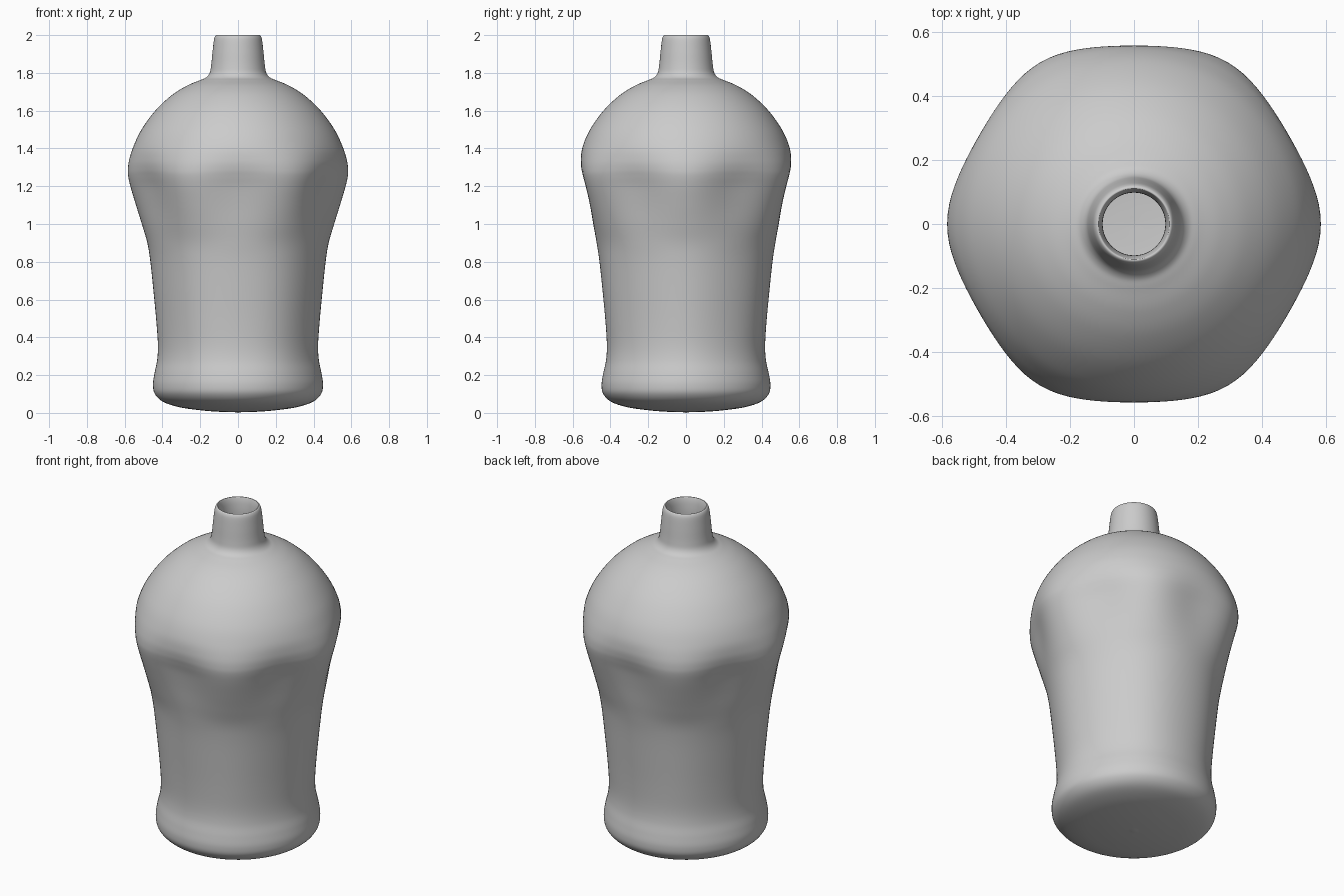
import bpy, bmesh
from math import cos, sin, pi
from mathutils import Vector

SEG = 120   # points around
SUB = 6     # smooth steps between profile points

# Outer profile: (height, radius at the six ridges, radius at the six flats)
outer = [
    (0.003, 0.0, 0.0), (0.006, 0.10, 0.10), (0.014, 0.20, 0.20),
    (0.030, 0.31, 0.31), (0.058, 0.395, 0.395), (0.10, 0.44, 0.438),
    (0.15, 0.450, 0.447), (0.21, 0.442, 0.438), (0.28, 0.428, 0.423),
    (0.36, 0.424, 0.419), (0.48, 0.432, 0.426), (0.64, 0.447, 0.441),
    (0.80, 0.464, 0.458), (0.90, 0.480, 0.473), (1.00, 0.509, 0.491),
    (1.10, 0.540, 0.508), (1.19, 0.567, 0.526), (1.25, 0.581, 0.543),
    (1.29, 0.583, 0.553), (1.34, 0.576, 0.557), (1.41, 0.554, 0.547),
    (1.50, 0.511, 0.508), (1.60, 0.438, 0.437), (1.68, 0.353, 0.353),
    (1.73, 0.275, 0.275), (1.76, 0.205, 0.205), (1.775, 0.170, 0.170),
    (1.80, 0.150, 0.150), (1.84, 0.142, 0.142), (1.91, 0.135, 0.135),
    (1.97, 0.128, 0.128), (1.992, 0.122, 0.122), (2.0, 0.114, 0.114),
]
# Inside of the neck and the hollow body, from the lip down to the floor
inner = [
    (1.994, 0.108, 0.108), (1.96, 0.101, 0.101), (1.90, 0.098, 0.098),
    (1.82, 0.105, 0.105), (1.75, 0.16, 0.16), (1.66, 0.33, 0.33),
    (1.50, 0.485, 0.482), (1.34, 0.55, 0.53), (1.20, 0.543, 0.505),
    (1.00, 0.482, 0.465), (0.80, 0.438, 0.432), (0.36, 0.398, 0.393),
    (0.15, 0.42, 0.417), (0.085, 0.38, 0.38), (0.055, 0.29, 0.29),
    (0.035, 0.12, 0.12), (0.03, 0.0, 0.0),
]


def smooth_curve(points):
    """Catmull-Rom curve through the profile points."""
    p = [Vector(q) for q in points]
    p = [2 * p[0] - p[1]] + p + [2 * p[-1] - p[-2]]
    out = []
    for a, b, c, d in zip(p, p[1:], p[2:], p[3:]):
        for i in range(SUB):
            t = i / SUB
            out.append(0.5 * (2 * b + (c - a) * t + (2 * a - 5 * b + 4 * c - d) * t * t
                              + (3 * b - a - 3 * c + d) * t ** 3))
    return out + [p[-2]]


# Vase body: rings whose radius swings between ridge and flat six times
bm = bmesh.new()
curve = smooth_curve(outer + inner)
rings = []
for z, ridge, flat in curve[1:-1]:
    ring = []
    for i in range(SEG):
        a = 2 * pi * i / SEG
        r = (ridge + flat) / 2 + (ridge - flat) / 2 * cos(6 * a)
        ring.append(bm.verts.new((r * cos(a), r * sin(a), max(0, min(z, 2)))))
    rings.append(ring)
for lo, hi in zip(rings, rings[1:]):
    for i in range(SEG):
        j = (i + 1) % SEG
        bm.faces.new((lo[i], lo[j], hi[j], hi[i]))

# Close the underside and the inner floor
for ring, z in ((rings[0], 0.0), (rings[-1], curve[-1][0])):
    centre = bm.verts.new((0, 0, z))
    for i in range(SEG):
        bm.faces.new((ring[i], ring[(i + 1) % SEG], centre))
bmesh.ops.recalc_face_normals(bm, faces=bm.faces[:])
for f in bm.faces:
    f.smooth = True
mesh = bpy.data.meshes.new("vase")
bm.to_mesh(mesh)
bm.free()
vase = bpy.data.objects.new("vase", mesh)
bpy.context.collection.objects.link(vase)
